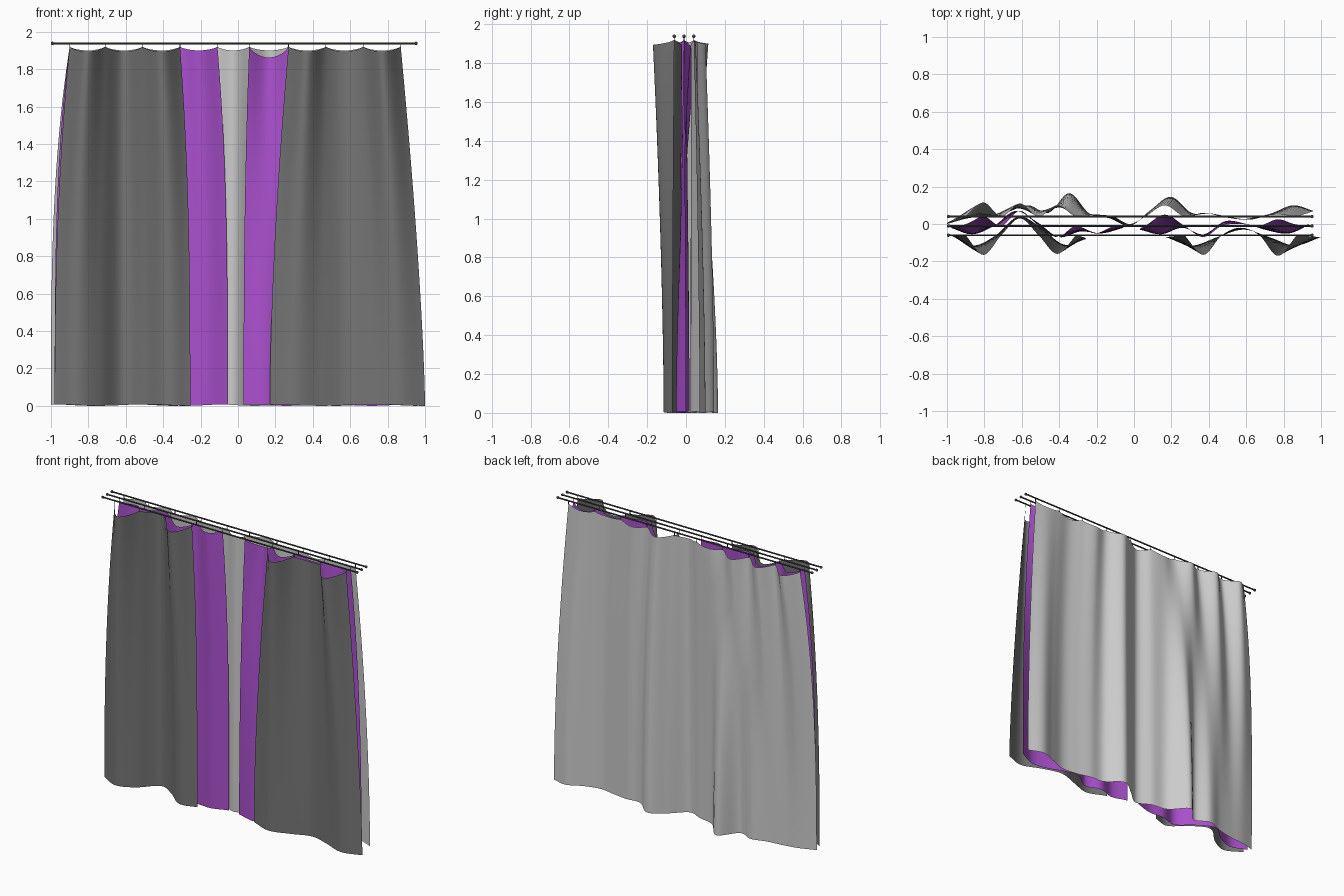
import bpy, bmesh, math

if "Cube" in bpy.data.objects:
    bpy.data.objects.remove(bpy.data.objects["Cube"])

ROD_Z = 1.938
HOOKS = [-.90, -.71, -.51, -.31, -.11, .06, .27, .47, .67, .87]


def material(name, col):
    m = bpy.data.materials.new(name)
    m.diffuse_color = (*col, 1)
    m.use_nodes = True
    m.node_tree.nodes["Principled BSDF"].inputs["Base Color"].default_value = m.diffuse_color
    return m


DARK = material("dark_grey", (.18, .18, .18))
PURPLE = material("purple", (.40, .08, .61))
IRON = material("iron", (.06, .06, .065))


def spline(pts, u):
    """Catmull-Rom through evenly spaced values, u in 0..1"""
    n = len(pts) - 1
    i = min(int(u * n), n - 1)
    f = u * n - i
    p1, p2 = pts[i], pts[i + 1]
    p0 = pts[i - 1] if i > 0 else 2 * p1 - p2
    p3 = pts[i + 2] if i + 2 <= n else 2 * p2 - p1
    return .5 * (2 * p1 + (p2 - p0) * f + (2 * p0 - 5 * p1 + 4 * p2 - p3) * f * f
                 + (3 * p1 - p0 - 3 * p2 + p3) * f ** 3)


def curtain(name, hooks, rod_y, mids, x_bot, y_bot, flare, mat=None, sags=None, per=16, rows=40):
    """Cloth sheet hung from hooks, bulging by mids between them, falling to a wavy hem.
    flare: how early the left and right edges swing out to their hem position"""
    spans = len(hooks) - 1
    cols = spans * per
    y_top = [rod_y]
    for m in mids:
        y_top += [m, rod_y]
    bm = bmesh.new()
    grid = []
    for r in range(rows + 1):
        t = (r / rows) ** 1.3
        ease_y = 1 - (1 - t) ** 1.6
        row = []
        for c in range(cols + 1):
            u = c / cols
            k = min(c // per, spans - 1)
            f = c / per - k
            ease_x = 1 - (1 - t) ** (flare[0] + (flare[1] - flare[0]) * u)
            xt = hooks[k] + (hooks[k + 1] - hooks[k]) * f
            xb = x_bot[0] + (x_bot[1] - x_bot[0]) * u
            sag = sags[k] if sags else .026
            zt = 1.92 - sag * max(math.sin(math.pi * f), 0) ** .7
            zb = .004 + .004 * math.cos(u * spans * math.pi)
            y = spline(y_top, u) * (1 - ease_y) + spline(y_bot, u) * ease_y
            row.append(bm.verts.new((xt + (xb - xt) * ease_x, y, zt + (zb - zt) * t)))
        grid.append(row)
    for a, b in zip(grid, grid[1:]):
        for i in range(cols):
            bm.faces.new((b[i], b[i + 1], a[i + 1], a[i]))
    me = bpy.data.meshes.new(name)
    bm.to_mesh(me)
    bm.free()
    for p in me.polygons:
        p.use_smooth = True
    ob = bpy.data.objects.new(name, me)
    bpy.context.collection.objects.link(ob)
    if mat:
        me.materials.append(mat)


def finish(name):
    ob = bpy.context.object
    ob.name = name
    ob.data.materials.append(IRON)
    bpy.ops.object.shade_smooth_by_angle()


def rod(name, y, hooks):
    # Rail with ball ends
    bpy.ops.mesh.primitive_cylinder_add(vertices=12, radius=.005, depth=1.94,
                                        location=(-.02, y, ROD_Z), rotation=(0, math.pi / 2, 0))
    finish(name)
    for x in (-.992, .952):
        bpy.ops.mesh.primitive_uv_sphere_add(segments=12, ring_count=8, radius=.009,
                                             location=(x, y, ROD_Z))
        finish(name + "_end")
    # Small hooks joining cloth and rail
    for x in hooks:
        bpy.ops.mesh.primitive_cylinder_add(vertices=6, radius=.002, depth=.024,
                                            location=(x, y, 1.925))
        finish(name + "_hook")


FRONT, MID, BACK = -.06, -.01, .04
rod("front_rod", FRONT, HOOKS[:4] + HOOKS[6:])
rod("middle_rod", MID, HOOKS)
rod("back_rod", BACK, HOOKS)

# Dark outer drapes
curtain("front_curtain_left", HOOKS[:4], FRONT, [-.165, .03, -.16], (-.98, -.255),
        [-.06, -.115, -.06, .04, -.02, -.11, -.08], (2.4, 2.7), DARK)
curtain("front_curtain_right", HOOKS[6:], FRONT, [-.165, -.02, -.17], (.17, 1.0),
        [-.07, -.115, -.07, -.03, -.07, -.115, -.07], (1.7, 1.4), DARK)

# Purple middle drapes
curtain("middle_curtain_left", HOOKS[:5], MID, [.04, .07, -.07, -.05], (-.98, -.055),
        [-.02, -.055, -.01, .07, .01, -.07, -.04, -.05, -.02], (3.2, 3), PURPLE,
        [.026, .026, .026, .02])
curtain("middle_curtain_right", HOOKS[5:], MID, [.05, -.07, .0, .025], (.03, .945),
        [-.03, -.055, -.02, -.055, .015, 0, -.035, -.05, 0], (2.5, 2.4), PURPLE,
        [.058, .026, .03, .03])

# Single wide grey sheet at the back
curtain("back_curtain", HOOKS, BACK, [.115, .11, .10, .05, .0, .10, .06, .025, .05], (-1.0, .96),
        [0, .03, .045, .065, .10, .06, .165, .055, .03, -.01,
         .075, .145, .06, .055, .035, .025, .06, .10, .07], (3, 1.8), None, [.02] * 9)
